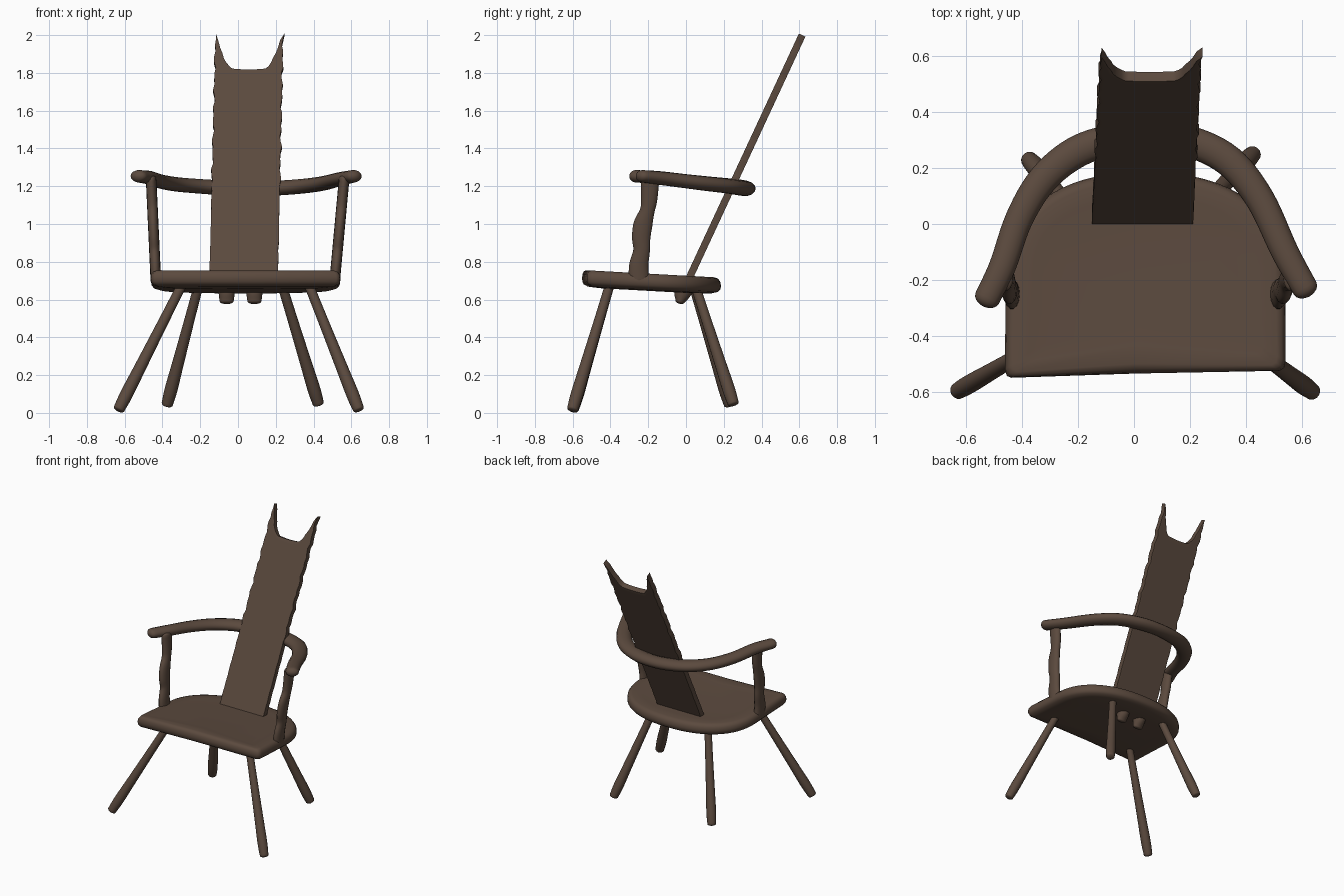
import bpy, bmesh, math
from mathutils import Vector

cube = bpy.data.objects.get("Cube")
if cube:
    bpy.data.objects.remove(cube, do_unlink=True)

# Single dark wood colour
wood = bpy.data.materials.new("dark brown wood")
wood.use_nodes = True
COLOR = (0.105, 0.068, 0.048, 1)
wood.diffuse_color = COLOR
bsdf = wood.node_tree.nodes["Principled BSDF"]
bsdf.inputs["Base Color"].default_value = COLOR
bsdf.inputs["Roughness"].default_value = 0.8


def finish(bm, name):
    bmesh.ops.recalc_face_normals(bm, faces=bm.faces)
    mesh = bpy.data.meshes.new(name)
    bm.to_mesh(mesh)
    bm.free()
    mesh.materials.append(wood)
    mesh.shade_smooth()
    obj = bpy.data.objects.new(name, mesh)
    bpy.context.collection.objects.link(obj)
    return obj


def skin(rings, name):
    """Join closed rings of points into a capped solid."""
    bm = bmesh.new()
    loops = [[bm.verts.new(p) for p in ring] for ring in rings]
    n = len(loops[0])
    for a, b in zip(loops, loops[1:]):
        for i in range(n):
            j = (i + 1) % n
            bm.faces.new((a[i], a[j], b[j], b[i]))
    bm.faces.new(loops[0])
    bm.faces.new(loops[-1])
    return finish(bm, name)


def spline(keys, steps=6):
    """Catmull-Rom through keys of any dimension."""
    keys = [Vector(k) for k in keys]
    pts = [keys[0] * 2 - keys[1]] + keys + [keys[-1] * 2 - keys[-2]]
    out = []
    for a, b, c, d in zip(pts, pts[1:], pts[2:], pts[3:]):
        for s in range(steps):
            t = s / steps
            out.append((b * 2 + (c - a) * t + (a * 2 - b * 5 + c * 4 - d) * t ** 2
                        + (b * 3 - a - c * 3 + d) * t ** 3) / 2)
    return out + [keys[-1]]


def sweep(name, keys, up, n=14, cap=0.6):
    """Oval limb; each key is x, y, z, half width, half height along up."""
    pts = spline(keys)
    pos = [Vector(p[:3]) for p in pts]
    rings = []

    def ring(c, t, w, h):
        side = t.cross(up).normalized()
        top = side.cross(t).normalized()
        angles = [2 * math.pi * i / n for i in range(n)]
        rings.append([c + side * w * math.cos(a) + top * h * math.sin(a) for a in angles])

    def rounded_end(i, t, sign, order):
        w, h = pts[i][3], pts[i][4]
        for a in order:
            k = math.cos(a)
            ring(pos[i] + t * sign * math.sin(a) * min(w, h) * cap, t, w * k, h * k)

    angles = [1.45, 1.1, 0.75, 0.4]
    start = (pos[1] - pos[0]).normalized()
    end = (pos[-1] - pos[-2]).normalized()
    rounded_end(0, start, -1, angles)
    for i, p in enumerate(pts):
        t = (pos[min(i + 1, len(pos) - 1)] - pos[max(i - 1, 0)]).normalized()
        ring(pos[i], t, p[3], p[4])
    rounded_end(-1, end, 1, angles[::-1])
    return skin(rings, name)


# Seat: straight front, rounded back, soft rim and a slight backward tilt
outline = [(-0.44, -0.55), (0, -0.535), (0.52, -0.525), (0.537, -0.515), (0.542, -0.49), (0.542, -0.35)]
for i in range(33):
    a = math.pi * i / 32
    c, s = math.cos(a), math.sin(a)
    outline.append((0.04 + 0.5 * math.copysign(abs(c) ** 0.87, c), -0.2 + 0.385 * s ** 0.87))
outline += [(-0.46, -0.35), (-0.462, -0.52), (-0.455, -0.543)]


def seat_ring(inset, z):
    ring = []
    for x, y in outline:
        d = Vector((x - 0.04, y + 0.18))
        d *= 1 - inset / d.length
        py = d.y - 0.18
        ring.append((d.x + 0.04, py, z - 0.055 * (py + 0.18)))
    return ring


skin([seat_ring(*r) for r in [(0.15, 0.645), (0.05, 0.65), (0.015, 0.66), (0.002, 0.675), (0, 0.695),
                              (0.004, 0.715), (0.016, 0.73), (0.035, 0.736), (0.1, 0.733), (0.16, 0.731)]], "seat")

# Backrest: leaning plank with wavy edges and two horns on top
bm = bmesh.new()
COLS, ROWS = 28, 44
grid = []
for r in range(ROWS + 1):
    v = r / ROWS
    row = []
    for c in range(COLS + 1):
        u = c / COLS
        e = abs(2 * u - 1)
        top = 1.81 + 0.02 * e ** 2 + 0.16 * max(0, (e - 0.5) / 0.5) ** 1.4
        top += 0.01 * (e > 0.9)
        z = 0.69 + (top - 0.69) * v
        wave = 0.004 * math.sin(z * 75 + 3 * u) + 0.003 * math.sin(z * 41 + u)
        wave *= 1 if z > 1.2 else 0.25
        lean = (z - 0.72) / 1.28
        x = 0.03 + 0.03 * lean + (2 * u - 1) * (0.181 - 0.002 * lean + wave)
        row.append(bm.verts.new((x, 0.02 + 0.595 * lean, z)))
    grid.append(row)
for a, b in zip(grid, grid[1:]):
    for i in range(COLS):
        bm.faces.new((a[i], a[i + 1], b[i + 1], b[i]))
back = finish(bm, "backrest")
mod = back.modifiers.new("thickness", 'SOLIDIFY')
mod.thickness, mod.offset = 0.038, 0
mod = back.modifiers.new("soft_edges", 'BEVEL')
mod.width, mod.segments, mod.limit_method, mod.angle_limit = 0.011, 3, 'ANGLE', math.radians(50)

# Bent arm rail passing behind the backrest
Z, Y = Vector((0, 0, 1)), Vector((0, 1, 0))
sweep("arm_rail", [
    (-0.525, -0.265, 1.253, 0.046, 0.033), (-0.47, -0.15, 1.245, 0.048, 0.036),
    (-0.41, 0.02, 1.225, 0.05, 0.037), (-0.325, 0.16, 1.21, 0.054, 0.038),
    (-0.21, 0.255, 1.2, 0.057, 0.039), (-0.08, 0.30, 1.192, 0.056, 0.04),
    (0.06, 0.315, 1.188, 0.054, 0.04), (0.2, 0.295, 1.19, 0.056, 0.04),
    (0.34, 0.225, 1.2, 0.056, 0.039), (0.45, 0.09, 1.215, 0.052, 0.038),
    (0.54, -0.1, 1.238, 0.049, 0.036), (0.612, -0.23, 1.253, 0.046, 0.033)], Z, cap=1)

# Gnarled arm posts: base and top x for each side
for name, x0, x1 in [("right_arm_post", -0.435, -0.46), ("left_arm_post", 0.512, 0.562)]:
    keys = [(0.70, -0.25, 0.055), (0.78, -0.25, 0.052), (0.86, -0.235, 0.045), (0.93, -0.237, 0.05),
            (1.0, -0.227, 0.051), (1.07, -0.205, 0.04), (1.13, -0.195, 0.044), (1.24, -0.19, 0.05)]
    sweep(name, [(x0 + (x1 - x0) * (z - 0.7) / 0.54, y, z, 0.028, h) for z, y, h in keys], Y)

# Splayed legs: foot and top
LEGS = {
    "front_right_leg": ((-0.63, -0.597, 0.02), (-0.29, -0.4, 0.69)),
    "front_left_leg": ((0.638, -0.6, 0.02), (0.37, -0.4, 0.69)),
    "back_right_leg": ((-0.375, 0.23, 0.045), (-0.21, 0.04, 0.67)),
    "back_left_leg": ((0.425, 0.25, 0.05), (0.235, 0.05, 0.67)),
}
for name, (foot, top) in LEGS.items():
    f, t = Vector(foot), Vector(top)
    sizes = [(0, 0.03), (0.12, 0.034), (0.35, 0.031), (0.7, 0.027), (1, 0.025)]
    sweep(name, [(*f.lerp(t, k), r, r) for k, r in sizes], Y, cap=0.4)

# Backrest tenons poking out under the seat
for name, x in [("right_tenon", -0.06), ("left_tenon", 0.087)]:
    sweep(name, [(x, 0.0, 0.69, 0.045, 0.055), (x, -0.02, 0.63, 0.042, 0.045),
                 (x, -0.032, 0.59, 0.037, 0.025)], Y, cap=0.5)
